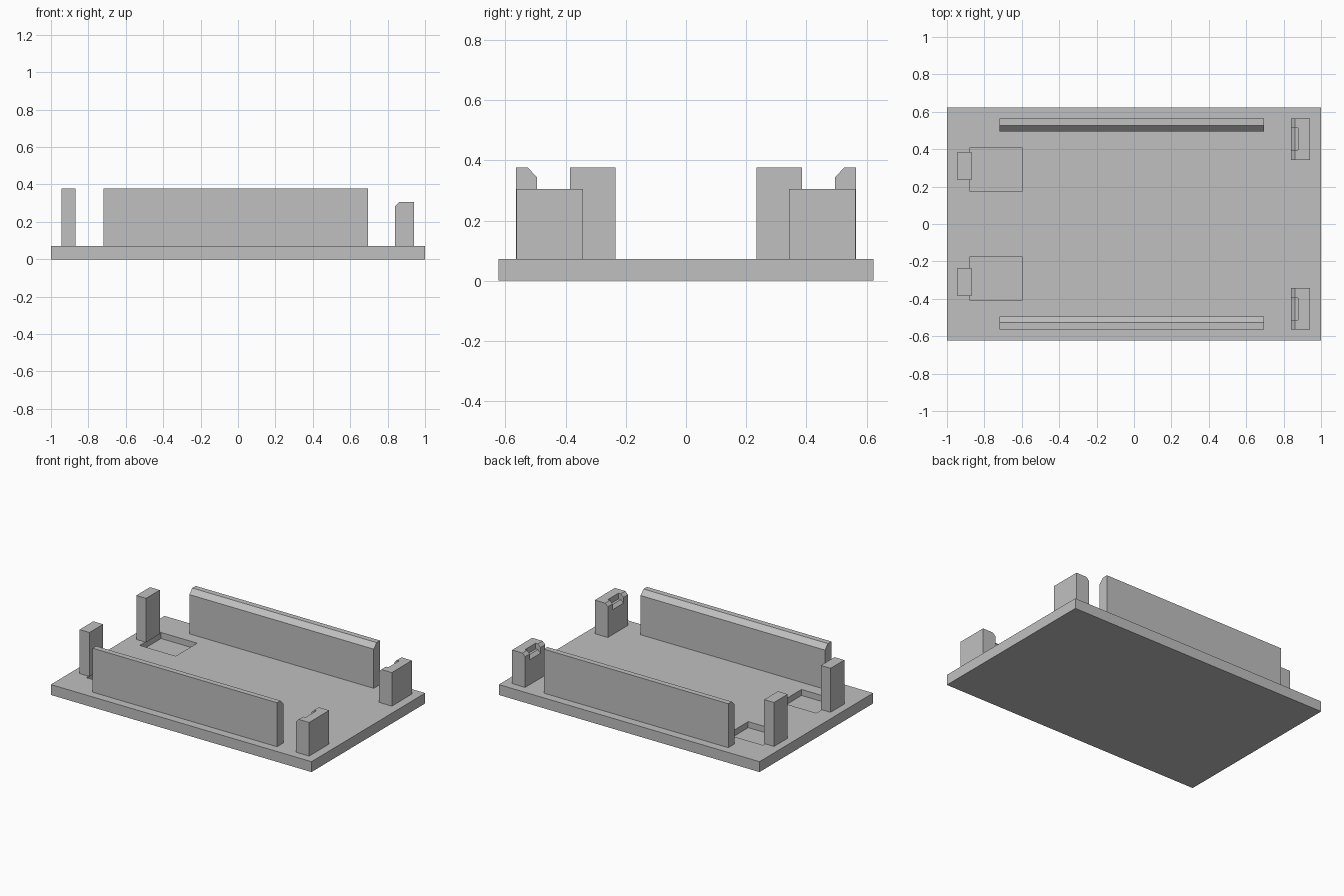
import bpy
import bmesh

cube = bpy.data.objects.get("Cube")
if cube:
    bpy.data.objects.remove(cube, do_unlink=True)

# Single plain grey
grey = bpy.data.materials.new("matte_grey")
grey.use_nodes = True
COLOUR = (0.53, 0.53, 0.53, 1)
grey.diffuse_color = COLOUR
grey.node_tree.nodes["Principled BSDF"].inputs["Base Color"].default_value = COLOUR

BASE_TOP = 0.072


def prism(name, profile, axis, start, end):
    """Extrude a profile along x (profile in y, z) or along y (profile in x, z)."""
    bm = bmesh.new()

    def place(a, b, t):
        return (t, a, b) if axis == "x" else (a, t, b)

    face = bm.faces.new([bm.verts.new(place(a, b, start)) for a, b in profile])
    moved = bmesh.ops.extrude_face_region(bm, geom=[face])["geom"]
    shift = place(0, 0, end - start)
    bmesh.ops.translate(bm, vec=shift, verts=[v for v in moved if isinstance(v, bmesh.types.BMVert)])
    bmesh.ops.recalc_face_normals(bm, faces=bm.faces)
    mesh = bpy.data.meshes.new(name)
    bm.to_mesh(mesh)
    bm.free()
    mesh.materials.append(grey)
    obj = bpy.data.objects.new(name, mesh)
    bpy.context.collection.objects.link(obj)
    return obj


def box(name, x0, x1, y0, y1, z0, z1):
    return prism(name, [(x0, z0), (x1, z0), (x1, z1), (x0, z1)], "y", y0, y1)


def cut(target, cutter):
    mod = target.modifiers.new("cut", "BOOLEAN")
    mod.operation = "DIFFERENCE"
    mod.solver = "EXACT"
    mod.object = cutter
    bpy.context.view_layer.objects.active = target
    bpy.ops.object.modifier_apply(modifier=mod.name)
    bpy.data.objects.remove(cutter, do_unlink=True)


# Base plate
base = box("base_plate", -1, 1, -0.623, 0.623, 0, BASE_TOP)

for side, s in (("back", 1), ("front", -1)):
    # Shallow recess beside each post
    cut(base, box("recess_cutter", -0.877, -0.6, s * 0.175, s * 0.409, 0.03, 0.2))

    # Upright stop post
    box(side + "_post", -0.945, -0.87, s * 0.235, s * 0.385, BASE_TOP, 0.377)

    # Long side rail, bevelled along its inner top edge
    rail = [(0.565, BASE_TOP), (0.495, BASE_TOP), (0.495, 0.344), (0.527, 0.377), (0.565, 0.377)]
    prism(side + "_rail", [(s * y, z) for y, z in rail], "x", -0.72, 0.695)

    # End clip with a bevelled lip and a notch in the middle of the lip
    clip_profile = [(0.94, BASE_TOP), (0.84, BASE_TOP), (0.84, 0.285), (0.86, 0.305), (0.94, 0.305)]
    clip = prism(side + "_clip", clip_profile, "y", s * 0.343, s * 0.563)
    notch = [(0.8, 0.205), (0.86, 0.265), (0.877, 0.265), (0.877, 0.4), (0.8, 0.4)]
    cut(clip, prism("notch_cutter", notch, "y", s * 0.395, s * 0.513))
